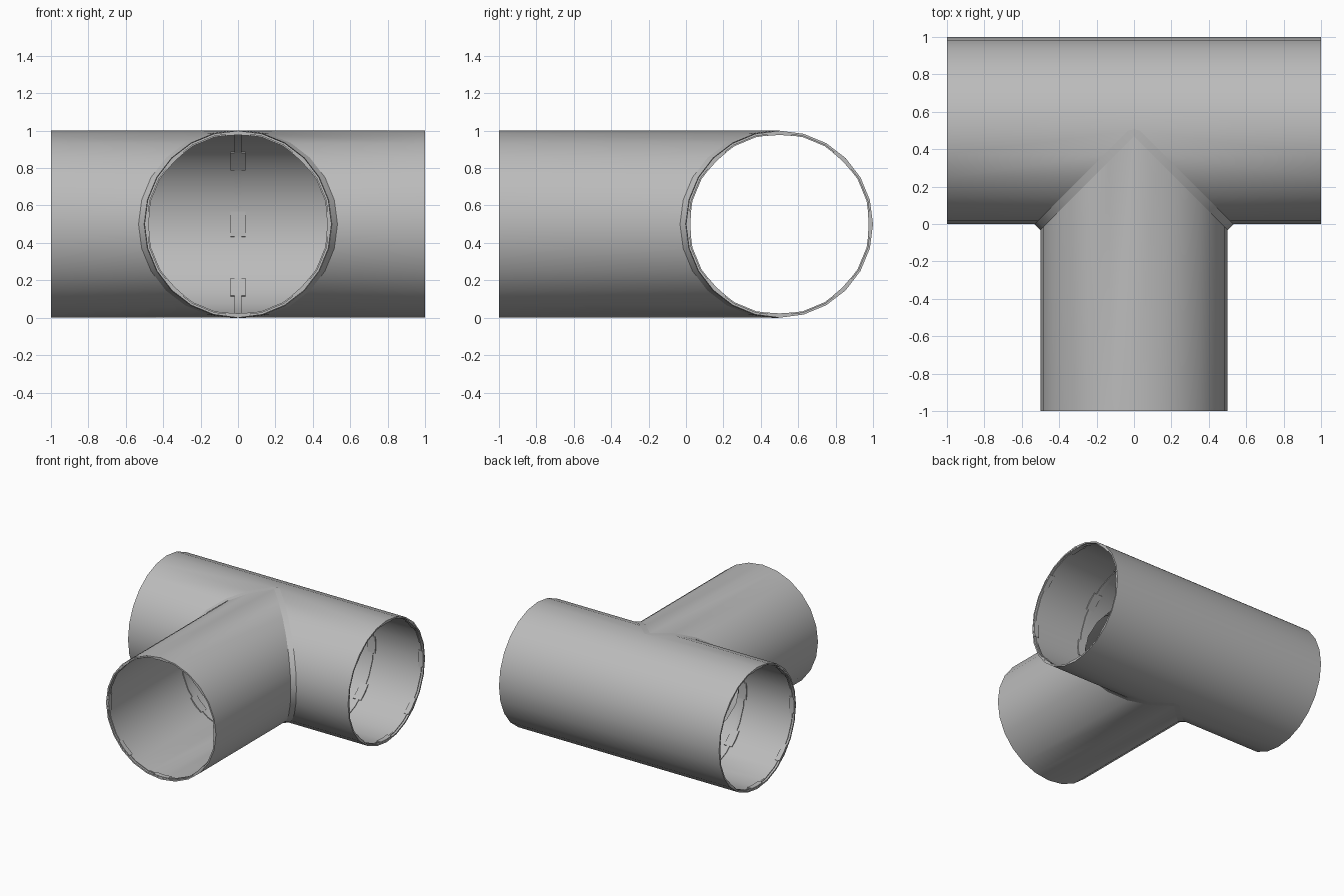
import bpy, bmesh, math
from mathutils import Vector

cube = bpy.data.objects.get("Cube")
if cube:
    bpy.data.objects.remove(cube, do_unlink=True)

SIDES = 24
OUTER, INNER = 0.5, 0.488
CENTRE = Vector((0, 0.5, 0.5))
# Each arm: axis, sideways direction, length from the joint
RIGHT = (Vector((-1, 0, 0)), Vector((0, 1, 0)), 1.0)
LEFT = (Vector((1, 0, 0)), Vector((0, 1, 0)), 1.0)
BRANCH = (Vector((0, -1, 0)), Vector((1, 0, 0)), 1.5)
ARMS = {"left": LEFT, "right": RIGHT, "branch": BRANCH}

grey = bpy.data.materials.new("light_grey_metal")
grey.use_nodes = True
colour = (0.5, 0.5, 0.5, 1)
grey.diffuse_color = colour
grey.node_tree.nodes["Principled BSDF"].inputs["Base Color"].default_value = colour


def finish(name, bm):
    bmesh.ops.remove_doubles(bm, verts=bm.verts, dist=0.0002)
    bmesh.ops.recalc_face_normals(bm, faces=bm.faces)
    mesh = bpy.data.meshes.new(name)
    bm.to_mesh(mesh)
    bm.free()
    mesh.materials.append(grey)
    obj = bpy.data.objects.new(name, mesh)
    bpy.context.collection.objects.link(obj)
    bpy.ops.object.select_all(action="DESELECT")
    obj.select_set(True)
    bpy.context.view_layer.objects.active = obj
    bpy.ops.object.shade_smooth_by_angle(angle=math.radians(30))


def point(arm, dist, radius, angle):
    axis, side, _ = arm
    return (CENTRE + axis * dist + side * radius * math.cos(angle)
            + Vector((0, 0, radius * math.sin(angle))))


def loft(bm, rows, wrap=False):
    """Skin quads between rows of points; wrap joins last row to first."""
    grid = [[bm.verts.new(p) for p in row] for row in rows]
    for a, b in zip(grid, grid[1:] + (grid[:1] if wrap else [])):
        for i in range(len(a) - 1):
            bm.faces.new((a[i], a[i + 1], b[i + 1], b[i]))
    return grid


def angles(start=0.0, end=math.tau, count=SIDES):
    return [start + (end - start) * i / count for i in range(count + 1)]


def mitre(arm, radius, angle):
    """Distance along an arm at which it meets its neighbours."""
    lateral = radius * math.cos(angle)
    if arm is BRANCH:
        return abs(lateral)
    return max(0.0, -lateral)


# Hollow three-way pipe with mitred arms
bm = bmesh.new()
turn = angles()
for arm in ARMS.values():
    end = arm[2]
    loft(bm, [[point(arm, mitre(arm, OUTER, t), OUTER, t) for t in turn],
              [point(arm, end, OUTER, t) for t in turn],
              [point(arm, end, INNER, t) for t in turn],
              [point(arm, mitre(arm, INNER, t), INNER, t) for t in turn]])
finish("tee_pipe", bm)


def band(bm, arm, dist, half_width, inner, start, end, count):
    """Closed curved block lying on the inside wall."""
    steps = angles(start, end, count)
    grid = loft(bm, [[point(arm, dist + w, r, t) for t in steps]
                     for w, r in ((-half_width, INNER + 0.004), (half_width, INNER + 0.004),
                                  (half_width, inner), (-half_width, inner))], wrap=True)
    if end - start < 6:
        for k in (0, -1):
            bm.faces.new([row[k] for row in grid])


def joint_ring(name, arm, dist, half_width, pad_width, back_only=False):
    """Raised inner ring with evenly spaced locking pads."""
    bm = bmesh.new()
    quarter = math.pi / 2
    if back_only:
        band(bm, arm, dist, half_width, 0.482, -quarter, quarter, SIDES // 2)
        pads = range(-1, 2)
    else:
        band(bm, arm, dist, half_width, 0.482, 0, math.tau, SIDES)
        pads = range(8)
    for k in pads:
        mid = k * quarter / 2
        band(bm, arm, dist, pad_width, 0.477, mid - 0.14, mid + 0.14, 2)
    finish(name, bm)


# Inner rings near the joint and at the open ends
for label, arm in ARMS.items():
    joint_ring(label + "_inner_ring", arm, 0.53, 0.015, 0.035)
    joint_ring(label + "_end_ring", arm, arm[2] - 0.022, 0.006, 0.02)
joint_ring("back_inner_ring", LEFT, 0, 0.02, 0.04, back_only=True)

# Chamfered weld bead along both mitred seams
for sign, label in ((1, "left"), (-1, "right")):
    bm = bmesh.new()
    rows = [[], [], []]
    for t in angles(-math.pi / 2, math.pi / 2, SIDES // 2):
        x, z = 0.502 * math.cos(t), 0.502 * math.sin(t)
        for row, dx, dy in zip(rows, (0, 0.03, -0.008), (-0.03, 0, 0.008)):
            row.append(CENTRE + Vector((sign * (x + dx), dy - x, z)))
    grid = loft(bm, rows, wrap=True)
    for k in (0, -1):
        bm.faces.new([row[k] for row in grid])
    finish(label + "_weld_bead", bm)
